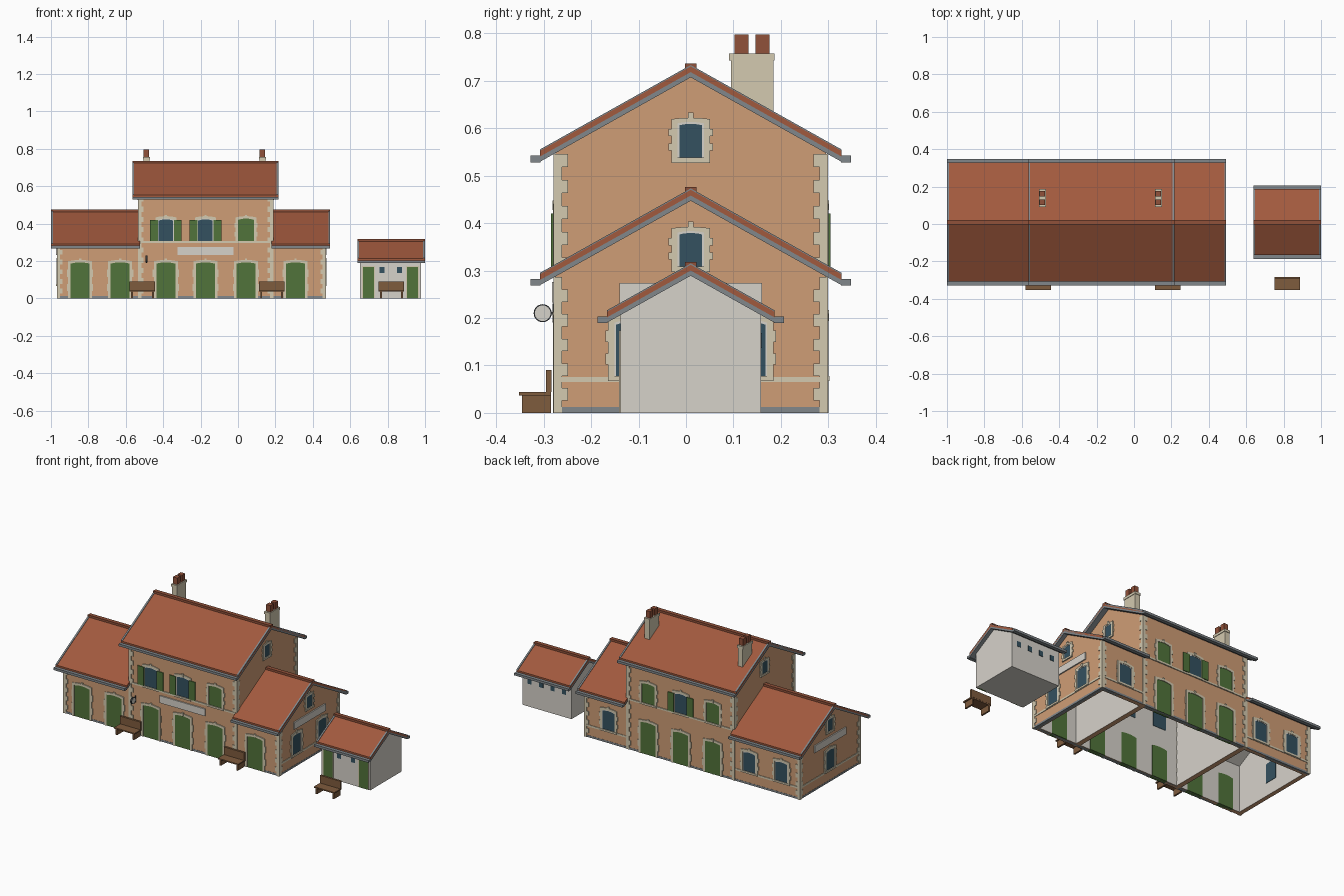
import bpy, bmesh, math

if "Cube" in bpy.data.objects:
    bpy.data.objects.remove(bpy.data.objects["Cube"])

# ---------- helpers ----------
def material(name, hexa):
    m = bpy.data.materials.new(name)
    rgb = [(int(hexa[i:i + 2], 16) / 255) ** 2.2 for i in (0, 2, 4)]
    m.diffuse_color = (*rgb, 1)
    m.use_nodes = True
    m.node_tree.nodes["Principled BSDF"].inputs["Base Color"].default_value = m.diffuse_color
    return m

WALL, CREAM = material("plaster", "CE9C75"), material("stone", "D2C8AE")
TILE, SLATE = material("tile", "A05A40"), material("zinc", "80868A")
GREEN, GLASS = material("green_paint", "52733D"), material("glass", "375260")
WOOD, WHITE = material("wood", "7E5C40"), material("white", "D5D1C9")
POT, DARK = material("clay", "8F523C"), material("iron", "35383A")

YC, HY, S = 0.01, 0.285, 0.56                 # building axis, half depth, roof slope
XL, XR, CL, CR = -0.965, 0.467, -0.53, 0.185  # wing ends, central block ends

# mappings from (along wall, outward, up) to world
def front(u, d, z): return (u, YC - HY - d, z)
def back(u, d, z): return (u, YC + HY + d, z)
def left(u, d, z): return (XL - d, u, z)
def right(u, d, z): return (XR + d, u, z)
def c_left(u, d, z): return (CL - d, u, z)
def c_right(u, d, z): return (CR + d, u, z)
def shed_front(u, d, z): return (u, -0.138 - d, z)
def shed_back(u, d, z): return (u, 0.158 + d, z)
def along_x(u, d, z): return (d, u, z)
def plan(u, d, z): return (u, z, d)

def finish(bm, name, mats):
    bmesh.ops.recalc_face_normals(bm, faces=bm.faces)
    me = bpy.data.meshes.new(name)
    bm.to_mesh(me)
    bm.free()
    for m in mats:
        me.materials.append(m)
    ob = bpy.data.objects.new(name, me)
    bpy.context.collection.objects.link(ob)
    return ob

def part(name, mat, *solids):
    """Each solid is (profile points, mapping, depth0, depth1)."""
    bm = bmesh.new()
    for pts, f, d0, d1 in solids:
        a = [bm.verts.new(f(u, d0, z)) for u, z in pts]
        b = [bm.verts.new(f(u, d1, z)) for u, z in pts]
        bm.faces.new(a)
        bm.faces.new(b)
        for i in range(len(a)):
            j = (i + 1) % len(a)
            bm.faces.new((a[i], a[j], b[j], b[i]))
    return finish(bm, name, [mat])

def box(f, u0, u1, z0, z1, d0, d1):
    return ([(u0, z0), (u1, z0), (u1, z1), (u0, z1)], f, d0, d1)

def gable(hy, ridge, base=0.0):
    return [(YC - hy, base), (YC + hy, base), (YC + hy, ridge - S * hy),
            (YC, ridge), (YC - hy, ridge - S * hy)]

def shell(name, x0, x1, ridge, t=0.025):
    """Hollow gabled block, open at the bottom, white inside."""
    bm = bmesh.new()
    rings = []
    for k, hy, r, a, b in ((0, HY, ridge, x0, x1), (1, HY - t, ridge - t, x0 + t, x1 - t)):
        p = [bm.verts.new((a, y, z)) for y, z in gable(hy, r)]
        q = [bm.verts.new((b, y, z)) for y, z in gable(hy, r)]
        fs = [bm.faces.new(p), bm.faces.new(q)]
        fs += [bm.faces.new((p[i], p[(i + 1) % 5], q[(i + 1) % 5], q[i])) for i in range(1, 5)]
        for f in fs:
            f.material_index = k
        rings.append((p[0], p[1], q[1], q[0]))
    for i in range(4):
        j = (i + 1) % 4
        bm.faces.new((rings[0][i], rings[0][j], rings[1][j], rings[1][i]))
    finish(bm, name, [WALL, WHITE])

def roof(name, x0, x1, ridge, hy, ends):
    def chevron(top, bot, h=hy):
        return [(YC - h, top - S * h), (YC, top), (YC + h, top - S * h),
                (YC + h, bot - S * h), (YC, bot), (YC - h, bot - S * h)]
    part(name + "_tiles", TILE, (chevron(ridge, ridge - 0.012), along_x, x0, x1))
    part(name + "_soffit", SLATE, (chevron(ridge - 0.012, ridge - 0.022), along_x, x0, x1))
    w = 0.010
    part(name + "_bargeboards", SLATE, *[
        (chevron(ridge + 0.003, ridge - 0.023), along_x, x - w / 2, x + w / 2)
        for x in ((x0 + w / 2) if e < 0 else (x1 - w / 2) for e in ends)])
    z = ridge - S * hy
    part(name + "_gutters", SLATE, *[
        box(along_x, YC + s * (hy - 0.001), YC + s * (hy + 0.020), z - 0.024, z - 0.010, x0, x1)
        for s in (-1, 1)])
    part(name + "_ridge_cap", POT, box(along_x, YC - 0.012, YC + 0.012, ridge - 0.012, ridge + 0.006, x0, x1))

def arch(u, w, z, rise, n=6):
    """Shallow arc from left to right with its ends at height z."""
    return [(u - w / 2 + w * i / n, z + rise * (1 - (2 * i / n - 1) ** 2)) for i in range(n + 1)]

def opening(name, f, u, z0, z1, w, kind, shutters=False):
    t, rise = 0.013, 0.007 if w > 0.07 else 0.003
    top = arch(u, w, z1 - rise, rise)
    door = kind == "door"
    # panel runs through the wall
    part(name + "_panel", GLASS if kind == "glass" else GREEN,
         ([(u + w / 2, z0), (u - w / 2, z0)] + top, f, -0.027, 0.002))
    outer = arch(u, w + 2 * t, z1 + 0.006, rise)
    def frame(o, i, d1):
        return ([(o[0][0], z0)] + o + [(o[-1][0], z0), (i[-1][0], z0)] + i[::-1] + [(i[0][0], z0)], f, 0, d1)
    sol = [frame(outer, top, 0.005),
           box(f, u - 0.006, u + 0.006, z1 + 0.001, z1 + 0.020, 0, 0.006)]
    h = (z1 - z0) / 5
    for s in (-1, 1):                      # toothed jamb stones
        for k in (1, 3):
            a = u + s * w / 2
            sol.append(box(f, a + s * t * 0.5, a + s * (t + 0.006), z0 + k * h, z0 + (k + 1) * h, 0, 0.0045))
    if not door:
        sol.append(box(f, u - w / 2 - t, u + w / 2 + t, z0 - 0.011, z0, 0, 0.007))
    part(name + "_surround", CREAM, *sol)
    if kind == "glass":
        part(name + "_sash", WHITE, frame(top, arch(u, w - 0.008, z1 - rise - 0.004, rise), 0.003))
    else:
        part(name + "_meeting_strip", GREEN, box(f, u - 0.002, u + 0.002, z0, z1 - 0.002, 0, 0.0035))
    if shutters:
        part(name + "_shutters", GREEN, *[
            box(f, u + s * w / 2, u + s * (w / 2 + 0.042), z0, z1 - rise, 0.004, 0.009) for s in (-1, 1)])

# ---------- walls ----------
shell("left_wing_walls", XL, CL + 0.02, 0.45)
shell("central_walls", CL, CR, 0.709)
shell("right_wing_walls", CR - 0.02, XR, 0.45)
part("foundation_strip", SLATE,
     *[box(f, XL, XR, 0, 0.012, -0.02, 0.001) for f in (front, back)],
     *[box(f, YC - HY, YC + HY, 0, 0.012, -0.02, 0.001) for f in (left, right)])

# corner stones
def quoins(name, cx, sx, top, n):
    h, sol = top / n, []
    for sy in (-1, 1):
        cy = YC + sy * HY
        for i in range(n):
            w = 0.026 if i % 2 else 0.014
            xs, ys = sorted((cx - sx * w, cx + sx * 0.004)), sorted((cy - sy * w, cy + sy * 0.004))
            sol.append(box(plan, *xs, *ys, i * h, (i + 1) * h))
    part(name, CREAM, *sol)

quoins("left_wing_quoins", XL, -1, 0.286, 11)
quoins("right_wing_quoins", XR, 1, 0.286, 11)
quoins("central_left_quoins", CL, -1, 0.545, 20)
quoins("central_right_quoins", CR, 1, 0.545, 20)

# string courses
part("floor_band", CREAM, *[box(f, CL, CR, 0.297, 0.307, 0, 0.005) for f in (front, back)])
part("sill_band", CREAM,
     *[box(f, YC - HY, YC + HY, 0.065, 0.076, 0, 0.003) for f in (left, right)],
     box(back, XL, CL, 0.065, 0.076, 0, 0.003), box(back, CR, XR, 0.065, 0.076, 0, 0.003))

# ---------- doors and windows ----------
BAYS = (-0.386, -0.174, 0.043)
for i, u in enumerate((-0.844, -0.63) + BAYS + (0.308,)):
    opening(f"front_door_{i}", front, u, 0, 0.193, 0.102, "door")
for i, u in enumerate(BAYS):
    opening(f"back_door_{i}", back, u, 0, 0.193, 0.102, "door")
    for side, f, is_open in (("front", front, i < 2), ("back", back, i == 1)):
        opening(f"{side}_upper_window_{i}", f, u, 0.308, 0.427, 0.086,
                "glass" if is_open else "shut", is_open)
for i, u in enumerate((-0.844, -0.63, 0.308)):
    opening(f"back_wing_window_{i}", back, u, 0.078, 0.197, 0.086, "glass")
for i, (f, u) in enumerate(((right, YC - 0.12), (right, YC + 0.12), (left, YC))):
    opening(f"end_window_{i}", f, u, 0.078, 0.197, 0.082, "glass")
for i, (f, z) in enumerate(((left, 0.308), (right, 0.308), (c_left, 0.538), (c_right, 0.538))):
    opening(f"gable_window_{i}", f, YC, z, z + 0.075, 0.056, "glass")

# blank name boards
part("name_boards", WHITE, box(front, -0.324, -0.024, 0.233, 0.276, 0, 0.007),
     *[box(f, YC - 0.15, YC + 0.15, 0.231, 0.274, 0, 0.007) for f in (left, right)])

# ---------- roofs ----------
roof("left_wing_roof", -1.0, CL + 0.005, 0.47, 0.318, (-1,))
roof("central_roof", -0.565, 0.217, 0.73, 0.318, (-1, 1))
roof("right_wing_roof", CR - 0.005, 0.493, 0.47, 0.318, (1,))

# chimneys with square pots
for i, x in enumerate((-0.49, 0.13)):
    part(f"chimney_{i}", CREAM, box(along_x, 0.095, 0.184, 0.58, 0.745, x - 0.016, x + 0.016),
         box(along_x, 0.091, 0.187, 0.742, 0.757, x - 0.019, x + 0.019))
    part(f"chimney_pots_{i}", POT, *[
        box(along_x, y - 0.015, y + 0.015, 0.757, 0.797, x - 0.014, x + 0.014) for y in (0.117, 0.161)])

# ---------- platform clock ----------
def disc(r):
    return [(-0.302 + r * math.cos(a * math.tau / 24), 0.21 + r * math.sin(a * math.tau / 24)) for a in range(24)]
part("clock_case", DARK, (disc(0.019), along_x, -0.494, -0.484))
part("clock_faces", WHITE, (disc(0.0165), along_x, -0.495, -0.483))
part("clock_bracket", DARK, box(along_x, -0.286, -0.274, 0.207, 0.213, -0.492, -0.486),
     box(along_x, -0.281, -0.274, 0.19, 0.23, -0.492, -0.486))

# ---------- benches ----------
for i, x in enumerate((-0.511, 0.18, 0.82)):
    part(f"bench_{i}", WOOD,
         box(along_x, -0.352, -0.284, 0.037, 0.044, x - 0.068, x + 0.068),
         box(along_x, -0.295, -0.283, 0.044, 0.09, x - 0.068, x + 0.068),
         *[box(along_x, -0.346, -0.284, 0, 0.037, x + s * 0.056 - 0.005, x + s * 0.056 + 0.005) for s in (-1, 1)])

# ---------- outbuilding ----------
part("outbuilding_walls", WHITE, (gable(0.148, 0.293), along_x, 0.652, 0.978))
roof("outbuilding_roof", 0.638, 1.0, 0.312, 0.176, (-1, 1))
part("outbuilding_doors", GREEN, *[
    box(shed_front, u - 0.03, u + 0.03, 0, 0.168, -0.01, 0.002) for u in (0.697, 0.933)])
part("outbuilding_door_frames", CREAM, *[
    box(shed_front, u + s * 0.030, u + s * 0.035, 0, 0.173, -0.01, 0.003) for u in (0.697, 0.933) for s in (-1, 1)],
    *[box(shed_front, u - 0.035, u + 0.035, 0.168, 0.174, -0.01, 0.003) for u in (0.697, 0.933)])
part("outbuilding_vents", GLASS,
     *[box(shed_front, u - 0.013, u + 0.013, 0.137, 0.168, -0.01, 0.002) for u in (0.77, 0.864)],
     *[box(shed_back, u - 0.013, u + 0.013, 0.137, 0.168, -0.01, 0.002) for u in (0.7, 0.777, 0.853, 0.93)])
